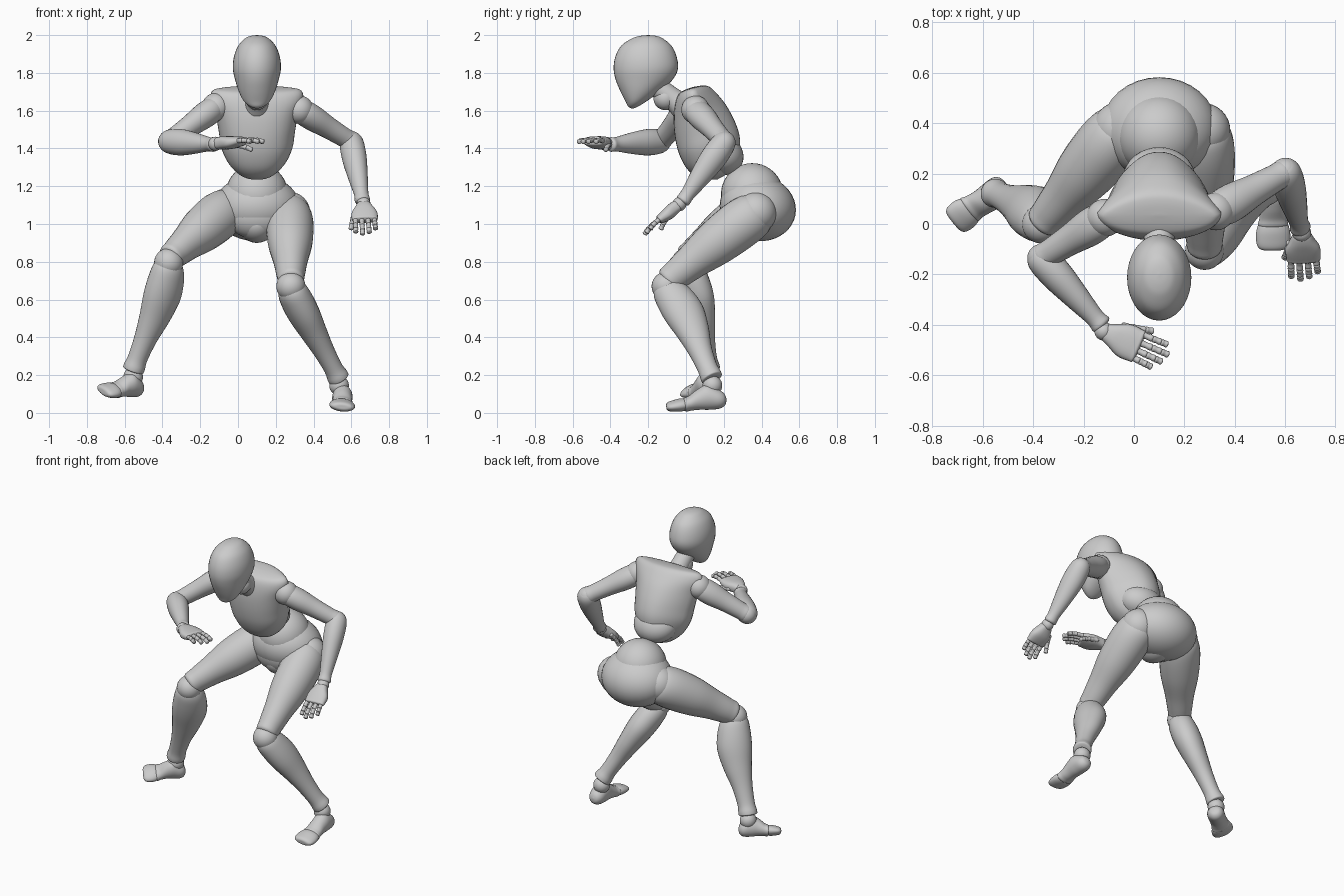
import bpy, bmesh, math
from mathutils import Vector as V


def sgnpow(c, e):
    return math.copysign(abs(c) ** e, c)


def spline(rows, steps=5):
    # Catmull-Rom through the profile rows
    out = []
    for i in range(len(rows) - 1):
        a, b, c, d = (rows[max(i - 1, 0)], rows[i], rows[i + 1], rows[min(i + 2, len(rows) - 1)])
        for s in range(steps):
            t = s / steps
            out.append([0.5 * (2 * q + (r - p) * t + (2 * p - 5 * q + 4 * r - w) * t * t
                               + (3 * q - p - 3 * r + w) * t ** 3) for p, q, r, w in zip(a, b, c, d)])
    return out + [list(rows[-1])]


def finish(name, bm):
    bmesh.ops.remove_doubles(bm, verts=bm.verts, dist=1e-5)
    bmesh.ops.recalc_face_normals(bm, faces=bm.faces)
    me = bpy.data.meshes.new(name)
    bm.to_mesh(me)
    bm.free()
    for p in me.polygons:
        p.use_smooth = True
    ob = bpy.data.objects.new(name, me)
    bpy.context.collection.objects.link(ob)
    return ob


def limb(name, a, b, front, prof, n=28, e=1.0, taper=0.0):
    # loft from a to b; rows are (t, side radius, front radius, offset towards front)
    # taper narrows the rear of every cross-section
    a, b, f = V(a), V(b), V(front)
    axis = (b - a).normalized()
    f = (f - axis * f.dot(axis)).normalized()
    s = axis.cross(f)
    bm = bmesh.new()
    rings = []
    for t, ru, rv, o in spline(prof):
        ru, rv = max(ru, 0), max(rv, 0)
        c = a + (b - a) * t + f * o
        ring = []
        for k in range(n):
            u, v = (sgnpow(g(k * math.tau / n), e) for g in (math.cos, math.sin))
            ring.append(bm.verts.new(c + s * ru * u * (1 + taper * min(v, 0)) + f * rv * v))
        rings.append(ring)
    for r0, r1 in zip(rings, rings[1:]):
        for k in range(n):
            bm.faces.new((r0[k], r0[(k + 1) % n], r1[(k + 1) % n], r1[k]))
    return finish(name, bm)


def ball(name, c, r, tilt=0):
    r = (r,) * 3 if isinstance(r, (int, float)) else r
    bm = bmesh.new()
    bmesh.ops.create_uvsphere(bm, u_segments=32, v_segments=20, radius=1)
    bmesh.ops.scale(bm, vec=r, verts=bm.verts)
    ob = finish(name, bm)
    ob.location = c
    ob.rotation_euler.x = tilt


FRONT = (0, -1, 0)
# head and neck
limb("head", (0.1, -0.2, 2), (0.1, -0.2, 1.61), FRONT,
     [(0, 0, 0, 0), (.012, .035, .045, 0), (.05, .065, .085, .005), (.15, .1, .135, .01),
      (.3, .122, .163, .012), (.46, .127, .17, .013), (.61, .115, .15, .022), (.77, .095, .103, .043),
      (.9, .068, .055, .065), (.97, .035, .026, .08), (1, 0, 0, .085)], n=36)
limb("neck", (.1, -.2, 1.76), (.1, .0, 1.61), FRONT,
     [(0, 0, 0, 0), (.02, .05, .05, 0), (.3, .055, .055, 0), (.7, .06, .06, 0), (.98, .07, .07, 0), (1, 0, 0, 0)])
ball("neck_joint", (.1, -.11, 1.665), .062)

# torso
limb("chest", (.1, .035, 1.725), (.1, .165, 1.235), FRONT,
     [(0, 0, 0, 0), (.01, .18, .05, 0), (.04, .235, .085, 0), (.13, .245, .115, 0), (.28, .22, .145, -.003),
      (.48, .202, .165, -.006), (.66, .188, .165, -.006), (.83, .145, .135, 0), (.95, .08, .08, 0), (1, 0, 0, 0)],
     n=40, e=.88, taper=.35)
ball("lower_ribs", (.1, .175, 1.375), (.145, .135, .11), -.5)
ball("abdomen", (.1, .35, 1.157), .165)
ball("pelvis", (.1, .38, 1.085), (.23, .203, .175), -.2)
ball("pelvis_front", (.1, .3, 1.05), (.17, .11, .13))
ball("crotch", (.1, .33, 1.0), (.1, .13, .1))

# limb profiles
THIGH = [(-.09, 0, 0, 0), (-.08, .055, .06, 0), (-.04, .09, .1, 0), (.04, .116, .123, 0), (.2, .126, .13, .003),
         (.45, .117, .12, .004), (.7, .09, .095, .003), (.9, .074, .079, 0), (.99, .062, .066, 0), (1.01, 0, 0, 0)]
SHIN = [(-.06, 0, 0, -.005), (-.05, .045, .05, -.005), (.02, .075, .085, -.008), (.14, .085, .103, -.018), (.3, .084, .108, -.026),
        (.5, .07, .088, -.024), (.7, .056, .064, -.012), (.88, .05, .054, -.003), (.97, .057, .058, 0), (1, .05, .05, 0), (1.005, 0, 0, 0)]
UPPER_ARM = [(-.1, 0, 0, 0), (-.08, .04, .04, 0), (.05, .064, .07, 0), (.25, .068, .075, 0), (.55, .058, .062, 0),
             (.85, .052, .054, 0), (.98, .05, .05, 0), (1.01, 0, 0, 0)]
FOREARM = [(-.12, 0, 0, 0), (-.11, .035, .035, 0), (0, .062, .062, 0), (.25, .064, .07, 0), (.55, .052, .057, 0),
           (.85, .038, .038, 0), (.97, .04, .036, 0), (1, 0, 0, 0)]


def leg(side, hip, knee, ankle, shin_front, heel, toe, up):
    out = 1 if side == "left" else -1
    ball(side + "_hip_joint", hip, .11)
    limb(side + "_thigh", hip, knee, (out * .2, -1, .6), THIGH)
    ball(side + "_knee", V(knee) + V((0, 0, -.02)), .077)
    limb(side + "_shin", V(knee) + V((0, 0, -.03)), ankle, shin_front, SHIN)
    ball(side + "_ankle", V(ankle) - V((0, 0, .035)), .052)
    # foot body, then the separate toe section
    limb(side + "_foot", heel, toe, up,
         [(-.03, 0, 0, 0), (0, .03, .03, 0), (.1, .049, .052, .005), (.28, .054, .066, .02), (.45, .052, .054, .015),
          (.6, .055, .04, .003), (.7, .057, .034, -.002), (.73, 0, 0, 0)])
    limb(side + "_toes", heel, toe, up,
         [(.64, 0, 0, 0), (.65, .05, .027, 0), (.75, .066, .034, 0), (.88, .068, .03, 0),
          (.97, .06, .024, 0), (1.01, .04, .014, 0), (1.015, 0, 0, 0)])


leg("left", (.272, .37, 1.06), (.28, -.105, .69), (.535, .14, .18), (.25, -1, -.2),
    (.55, .205, .074), (.552, -.1, .032), (.1, 0, 1))
leg("right", (-.055, .375, 1.08), (-.367, .0, .815), (-.555, .125, .225), (-.9, -.7, 0),
    (-.515, .16, .135), (-.715, .008, .115), (.3, -.3, 1))

PHALANX = [(-.1, 0, 0, 0), (-.06, .007, .007, 0), (.1, .0135, .0135, 0), (.5, .012, .012, 0),
           (.9, .0135, .0135, 0), (1.06, .007, .007, 0), (1.1, 0, 0, 0)]


def digit(name, start, direction, palm, length):
    # three bead-like segments curling gently towards the palm
    p, d = V(start), V(direction).normalized()
    for i, part in enumerate((.42, .32, .26)):
        q = p + d * length * part
        limb(f"{name}_{i + 1}", p, q, palm, PHALANX, n=12)
        p, d = q, (d + palm * .17).normalized()


def hand(side, wrist, direction, thumb, palm_side, scale):
    d = V(direction).normalized()
    t = V(thumb)
    t = (t - d * t.dot(d)).normalized()
    palm = d.cross(t) * palm_side
    w = V(wrist)
    ball(side + "_wrist", w, .037)
    limb(side + "_palm", w, w + d * .155 * scale, palm,
         [(0, 0, 0, 0), (.02, .03, .027, 0), (.25, .048, .034, 0), (.55, .068, .034, .003),
          (.85, .068, .027, .002), (.97, .06, .02, 0), (1, 0, 0, 0)], e=.8)
    for i, length in enumerate((.105, .118, .112, .09)):
        off = .05 - i * .033
        digit(f"{side}_finger_{i + 1}", w + d * (.148 - .006 * abs(i - 1)) * scale + t * off,
              d + t * off * .8, palm, length * scale)
    digit(side + "_thumb", w + d * .055 * scale + t * .05 + palm * .01, d + t * .25 + palm * .2, palm, .125 * scale)


def arm(side, shoulder, elbow, wrist):
    ball(side + "_shoulder", shoulder, .075)
    limb(side + "_upper_arm", shoulder, elbow, (0, -1, .3), UPPER_ARM)
    ball(side + "_elbow", elbow, .056)
    limb(side + "_forearm", elbow, wrist, (0, 0.3, 1), FOREARM)


arm("left", (.325, .05, 1.605), (.6, .205, 1.435), (.662, -.025, 1.11))
hand("left", (.665, -.035, 1.105), (.05, -.72, -.55), (-1, 0, 0), 1, .92)
arm("right", (-.115, .025, 1.62), (-.367, -.135, 1.437), (-.12, -.41, 1.42))
hand("right", (-.12, -.425, 1.425), (.9, -.4, .1), (.4, .9, .0), -1, 1.03)
